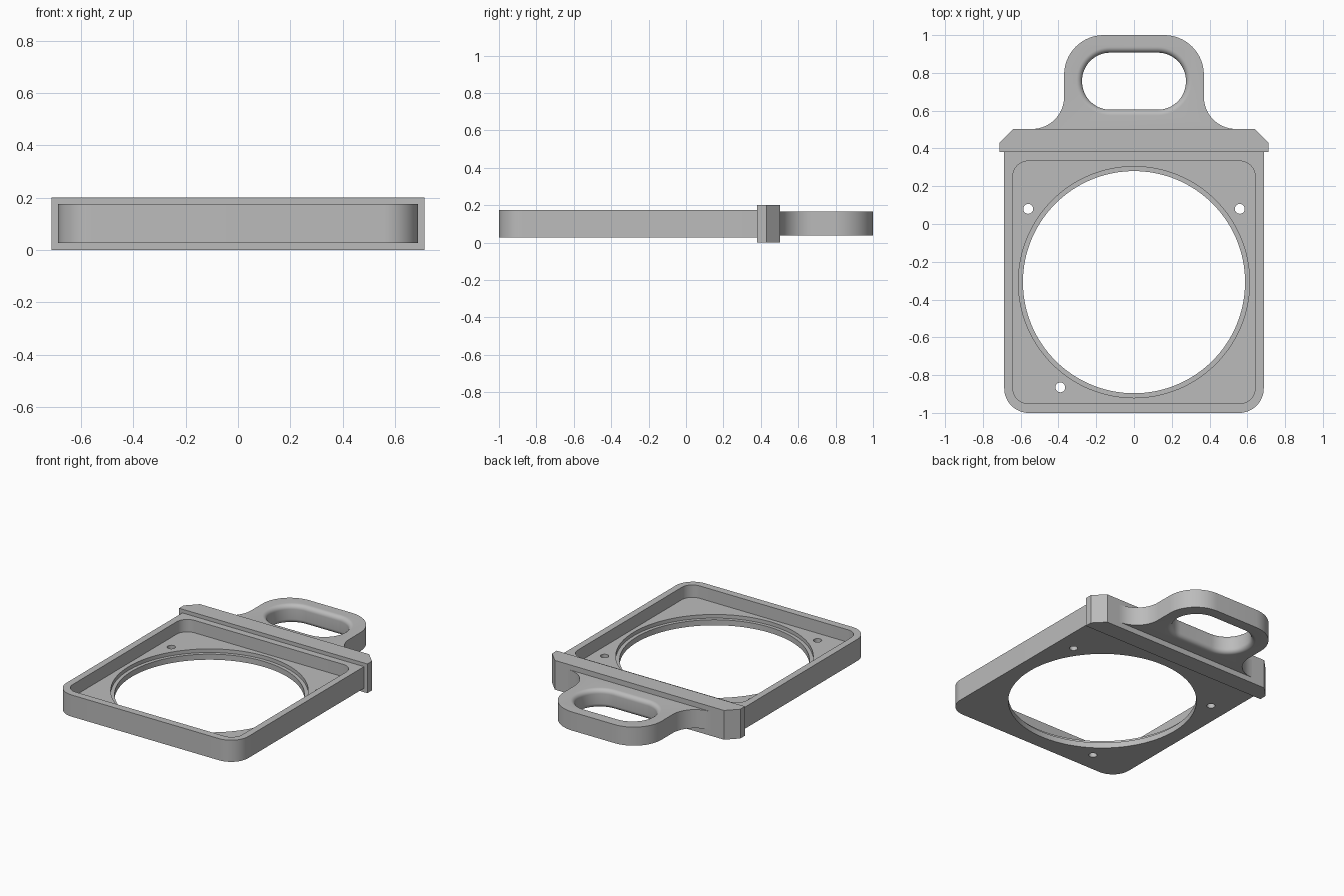
import bpy, bmesh
from math import sin, cos, pi, radians

cube = bpy.data.objects.get("Cube")
if cube:
    bpy.data.objects.remove(cube, do_unlink=True)

grey = bpy.data.materials.new("plain grey")
grey.use_nodes = True
tone = (0.5, 0.5, 0.5, 1)
grey.diffuse_color = tone
grey.node_tree.nodes["Principled BSDF"].inputs["Base Color"].default_value = tone


def arc(cx, cy, r, start, end, steps=16):
    """Points on an arc, angles in degrees."""
    angles = [radians(start + (end - start) * i / steps) for i in range(steps + 1)]
    return [(cx + r * cos(a), cy + r * sin(a)) for a in angles]


def rounded_rect(x, y0, y1, r):
    """Outline centred on x = 0 with four equal corner radii."""
    corners = [(x - r, y1 - r), (r - x, y1 - r), (r - x, y0 + r), (x - r, y0 + r)]
    return [p for i, (cx, cy) in enumerate(corners)
            for p in arc(cx, cy, r, 90 * i, 90 * i + 90)]


def circle(cx, cy, r, steps):
    return arc(cx, cy, r, 0, 360, steps)[:-1]


def loft(name, layers):
    """Closed solid through (z, outline) layers."""
    bm = bmesh.new()
    rings = [[bm.verts.new((x, y, z)) for x, y in pts] for z, pts in layers]
    bm.faces.new(rings[0])
    bm.faces.new(rings[-1])
    for low, high in zip(rings, rings[1:]):
        n = len(low)
        for i in range(n):
            j = (i + 1) % n
            bm.faces.new((low[i], low[j], high[j], high[i]))
    bmesh.ops.recalc_face_normals(bm, faces=bm.faces)
    mesh = bpy.data.meshes.new(name)
    bm.to_mesh(mesh)
    bm.free()
    mesh.materials.append(grey)
    obj = bpy.data.objects.new(name, mesh)
    bpy.context.collection.objects.link(obj)
    return obj


def prism(name, outline, z0, z1):
    return loft(name, [(z0, outline), (z1, outline)])


def select(obj):
    bpy.ops.object.select_all(action="DESELECT")
    obj.select_set(True)
    bpy.context.view_layer.objects.active = obj


def cut(obj, cutter):
    cutter.hide_render = True
    select(obj)
    mod = obj.modifiers.new("cut", "BOOLEAN")
    mod.operation, mod.solver, mod.object = "DIFFERENCE", "EXACT", cutter
    bpy.ops.object.modifier_apply(modifier=mod.name)
    bpy.data.objects.remove(cutter, do_unlink=True)


# Shallow tray with rounded front corners, its back edge set into the bar
HOLE_Y = -0.308
FLOOR = 0.09
W, R = 0.687, 0.13
tray_outline = ([(W, 0.4), (-W, 0.4)] + arc(R - W, R - 1, R, 180, 270)
                + arc(W - R, R - 1, R, 270, 360))
tray = prism("tray", tray_outline, 0.027, 0.175)
cut(tray, prism("pocket_cutter", rounded_rect(0.641, -0.95, 0.333, 0.08), FLOOR, 0.3))

# Large round opening with a recessed ledge
cut(tray, prism("ledge_cutter", circle(0, HOLE_Y, 0.612, 128), 0.065, 0.3))
cut(tray, prism("opening_cutter", circle(0, HOLE_Y, 0.588, 128), -0.1, 0.3))

# Three small screw holes
for x, y in [(-0.56, 0.08), (0.56, 0.08), (-0.39, -0.865)]:
    cut(tray, prism("screw_cutter", circle(x, y, 0.026, 32), -0.1, 0.3))

# Crossbar with chamfered back corners
bar = prism("crossbar", [(-0.712, 0.38), (0.712, 0.38), (0.712, 0.43),
                         (0.64, 0.503), (-0.64, 0.503), (-0.712, 0.43)], 0, 0.2)

# Handle: half outline flared at the base, mirrored
H0, H1 = 0.038, 0.165
half = ([(0.54, 0.47)] + arc(0.54, 0.673, 0.17, 270, 180)
        + arc(0.16, 0.79, 0.21, 0, 90))
handle = prism("handle", half + [(-x, y) for x, y in reversed(half)], H0, H1)

# Grip slot with rounded rims above and below
RIM = 0.03
layers = []
for i in range(9):
    a = i / 8 * pi / 2
    layers.append((H0 + RIM * sin(a), RIM * (1 - cos(a))))
layers = [(z, RIM - d) for z, d in
          [(H0 + RIM * (1 - cos(i * pi / 16)), RIM * sin(i * pi / 16)) for i in range(9)]]
layers += [(H0 + H1 - z, g) for z, g in reversed(layers)]
layers = [(H0 - 0.05, RIM)] + layers + [(H1 + 0.05, RIM)]
cut(handle, loft("slot_cutter", [
    (z, rounded_rect(0.275 + g, 0.605 - g, 0.907 + g, 0.149 + g)) for z, g in layers]))

for obj in (tray, bar, handle):
    select(obj)
    bpy.ops.object.shade_smooth_by_angle(angle=radians(30))
